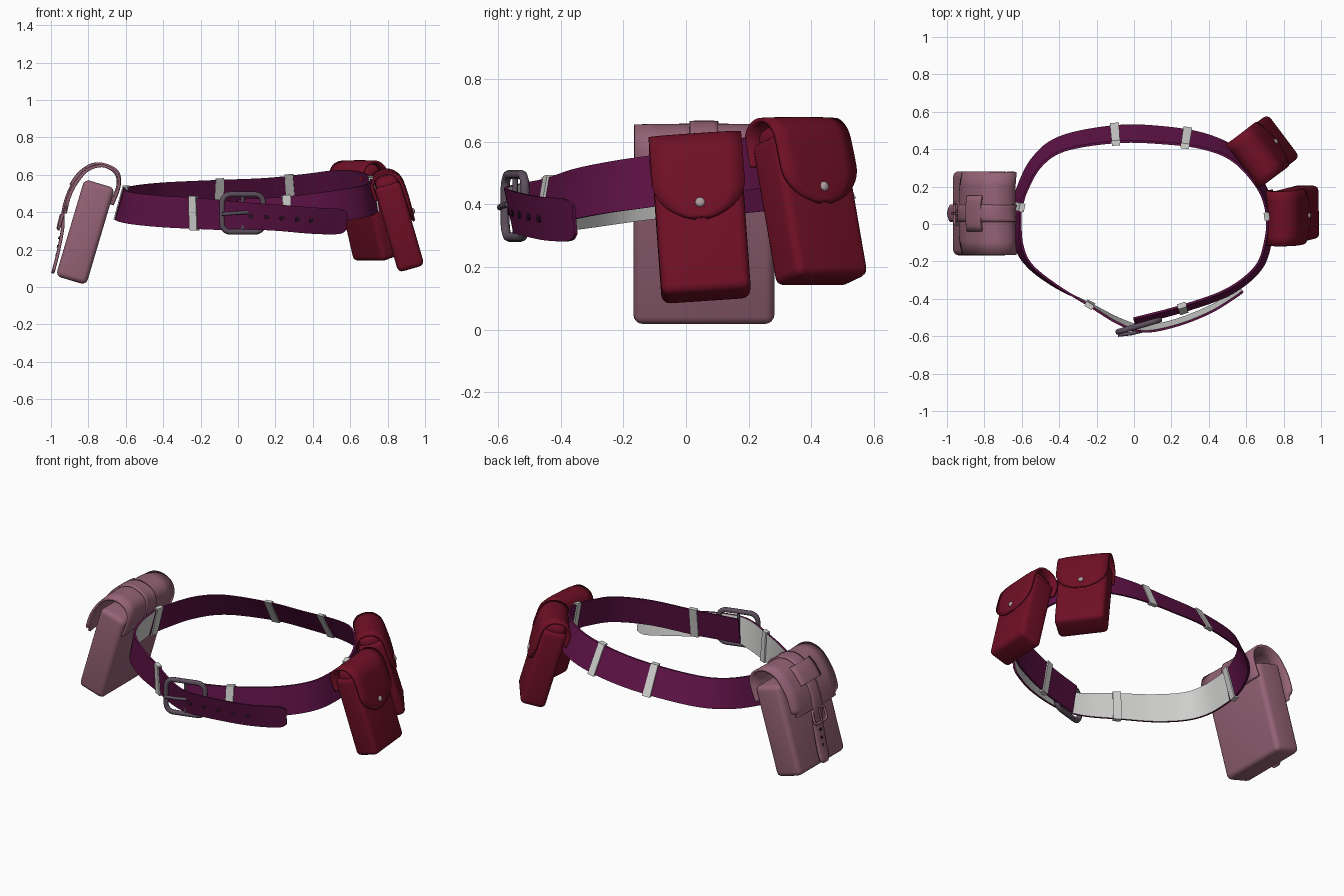
import bpy, bmesh, math
from mathutils import Vector, Matrix

if "Cube" in bpy.data.objects:
    bpy.data.objects.remove(bpy.data.objects["Cube"])


def material(name, rgb):
    m = bpy.data.materials.new(name)
    m.diffuse_color = (*rgb, 1)
    m.use_nodes = True
    m.node_tree.nodes["Principled BSDF"].inputs["Base Color"].default_value = m.diffuse_color
    return m


PURPLE = material("purple leather", (0.11, 0.006, 0.06))
LINING = material("pale lining", (0.62, 0.62, 0.61))
METAL = material("dark metal", (0.11, 0.08, 0.11))
RED = material("red leather", (0.16, 0.005, 0.018))
PINK = material("pink leather", (0.30, 0.125, 0.18))
STUD = material("stud metal", (0.42, 0.33, 0.35))
HOLE = material("hole dark", (0.02, 0.004, 0.014))


def spline(pts, u):
    """Smooth point at float index u of a list of tuples."""
    n = len(pts) - 1
    i = min(max(int(u), 0), n - 1)
    t = u - i
    a, b, c, d = (pts[min(max(k, 0), n)] for k in (i - 1, i, i + 1, i + 2))
    return [0.5 * (2 * q + (r - p) * t + (2 * p - 5 * q + 4 * r - s) * t * t
                   + (3 * q - p - 3 * r + s) * t ** 3) for p, q, r, s in zip(a, b, c, d)]


def finish(name, bm, mats, mtx=None, angle=40):
    bmesh.ops.recalc_face_normals(bm, faces=bm.faces[:])
    me = bpy.data.meshes.new(name)
    bm.to_mesh(me)
    bm.free()
    ob = bpy.data.objects.new(name, me)
    bpy.context.collection.objects.link(ob)
    for m in mats:
        me.materials.append(m)
    if mtx:
        ob.matrix_world = mtx
    bpy.ops.object.select_all(action='DESELECT')
    ob.select_set(True)
    bpy.context.view_layer.objects.active = ob
    bpy.ops.object.shade_smooth_by_angle(angle=math.radians(angle))
    return ob


# ---- belt straps: points are x, y, z centre, outward lean of lower edge, half height
def frame(pts, u):
    x, y, z, lean, half = spline(pts, u)
    e = 0.02
    p, q = spline(pts, max(u - e, 0)), spline(pts, min(u + e, len(pts) - 1))
    n = Vector((q[1] - p[1], p[0] - q[0], 0)).normalized()
    return Vector((x, y, z)), n, lean, half


def band(name, pts, u0, u1, steps, mats, thick=0.012, grow=0.0):
    bm = bmesh.new()
    rows = []
    for i in range(steps + 1):
        c, n, lean, half = frame(pts, u0 + (u1 - u0) * i / steps)
        up = Vector((0, 0, half)) - n * lean / 2
        up *= 1 + grow / half
        o = n * thick / 2
        rows.append([bm.verts.new(p) for p in (c + up + o, c - up + o, c - up - o, c + up - o)])
    for a, b in zip(rows, rows[1:]):
        for j in range(4):
            f = bm.faces.new((a[j], b[j], b[(j + 1) % 4], a[(j + 1) % 4]))
            f.material_index = len(mats) - 1 if j == 2 else 0   # inner face
    bm.faces.new(rows[0])
    bm.faces.new(rows[-1][::-1])
    return finish(name, bm, mats)


def nearest(pts, x, y):
    us = [k * 0.02 for k in range(int((len(pts) - 1) / 0.02))]
    return min(us, key=lambda u: (spline(pts, u)[0] - x) ** 2 + (spline(pts, u)[1] - y) ** 2)


front = [(-.63, .06, .45, .045, .083), (-.62, -.1, .435, .04, .083), (-.56, -.22, .42, .02, .084),
         (-.42, -.33, .405, .01, .084), (-.24, -.43, .395, -.01, .084), (-.08, -.52, .385, -.025, .08),
         (.05, -.56, .38, -.03, .072), (.22, -.53, .37, -.03, .07), (.4, -.46, .355, -.03, .07),
         (.54, -.38, .35, -.02, .067), (.58, -.355, .35, -.01, .045)]
back = [(.0, -.52, .39, .03, .08), (.25, -.455, .40, .03, .083), (.5, -.365, .43, .03, .083),
        (.66, -.24, .455, .03, .083), (.715, -.1, .475, .03, .083), (.725, .05, .50, .03, .083),
        (.68, .2, .53, .04, .083), (.55, .36, .545, .06, .08), (.38, .44, .53, .075, .076),
        (.15, .475, .51, .085, .073), (-.1, .48, .50, .085, .073), (-.38, .43, .485, .075, .076),
        (-.52, .33, .47, .06, .08), (-.60, .18, .455, .05, .083), (-.63, .06, .45, .045, .083)]
band("front_strap", front, 0, len(front) - 1, 80, [PURPLE, LINING])
band("back_strap", back, 0, len(back) - 1, 110, [PURPLE])

# pale keeper loops wrapped round the straps
for k, (pts, x, y) in enumerate([(front, -.235, -.43), (back, .26, -.45), (back, .28, .46),
                                 (back, -.1, .48), (back, .725, .04), (back, -.62, .09)]):
    u = nearest(pts, x, y)
    speed = (frame(pts, u + .05)[0] - frame(pts, u - .05)[0]).length / .1
    du = .023 / speed
    band(f"keeper_loop_{k}", pts, u - du, u + du, 3, [LINING], .028, .008)

# punched holes along the strap tail
for k in range(5):
    u = nearest(front, .07 + .08 * k, -.56 + .025 * k)
    c, n, _, _ = frame(front, u)
    q = Matrix.Translation(c + n * .005) @ n.to_track_quat('Z', 'Y').to_matrix().to_4x4()
    bm = bmesh.new()
    bmesh.ops.create_cone(bm, cap_ends=True, segments=14, radius1=.014, radius2=.014, depth=.007)
    finish(f"strap_hole_{k}", bm, [HOLE], q)


# ---- tubes for buckles
def tube(name, pts, radius, mat, cyclic, mtx=Matrix()):
    cu = bpy.data.curves.new(name, 'CURVE')
    cu.dimensions = '3D'
    cu.bevel_depth, cu.bevel_resolution, cu.use_fill_caps = radius, 2, True
    s = cu.splines.new('POLY')
    s.points.add(len(pts) - 1)
    for p, c in zip(s.points, pts):
        p.co = (*c, 1)
    s.use_cyclic_u = cyclic
    cu.materials.append(mat)
    ob = bpy.data.objects.new(name, cu)
    bpy.context.collection.objects.link(ob)
    ob.matrix_world = mtx
    bpy.ops.object.select_all(action='DESELECT')
    ob.select_set(True)
    bpy.context.view_layer.objects.active = ob
    bpy.ops.object.convert(target='MESH')
    bpy.ops.object.shade_smooth_by_angle(angle=math.radians(50))


def rounded_rect(w, h, r):
    """Outline in the local x-z plane."""
    out = []
    for k, (sx, sz) in enumerate([(1, 1), (-1, 1), (-1, -1), (1, -1)]):
        for j in range(6):
            a = math.radians(90 * k + 18 * j)
            out.append((sx * (w - r) + r * math.cos(a), 0, sz * (h - r) + r * math.sin(a)))
    return out


buckle = Matrix.Translation((.025, -.545, .395)) @ Matrix.Rotation(math.radians(16), 4, 'Z')
tube("buckle_frame", rounded_rect(.115, .1, .045), .015, METAL, True, buckle)
tube("buckle_bar", [(0, 0, -.1), (0, 0, .1)], .009, METAL, False, buckle)
tube("buckle_prong", [(.02, -.03, .005), (-.05, -.028, 0), (-.12, -.016, -.005)], .01, METAL, False, buckle)


# ---- pouches: local x points outward, y across, z up from the bottom
def pouch_matrix(loc, turn, lean, roll):
    r = [Matrix.Rotation(math.radians(a), 4, ax) for a, ax in ((turn, 'Z'), (-lean, 'Y'), (roll, 'X'))]
    return Matrix.Translation(loc) @ r[0] @ r[1] @ r[2]


def box(name, center, size, bevel, mat, mtx):
    bm = bmesh.new()
    bmesh.ops.create_cube(bm, size=1, matrix=Matrix.Translation(center) @ Matrix.Diagonal((*size, 1)))
    bmesh.ops.bevel(bm, geom=bm.edges[:], offset=bevel, segments=4, profile=.5, affect='EDGES')
    return finish(name, bm, [mat], mtx)


def sheet(name, prof, hw, mat, mtx, thick, z_start, z_tip, floor):
    """Leather sheet following a side profile, its front end rounded between z_start and z_tip."""
    bm = bmesh.new()
    n, rows = 48, []
    top = max(range(len(prof)), key=lambda i: prof[i][1])
    for i in range(n + 1):
        u = (len(prof) - 1) * i / n
        a, z = spline(prof, u)
        w = 1
        if u > top and z < z_start:
            k = min((z_start - z) / (z_start - z_tip), 1)
            w = max(math.sqrt(1 - k * k), floor)
        rows.append([bm.verts.new((a - .008 * (s / 3) ** 4, hw * w * s / 3, z)) for s in range(-3, 4)])
    for a, b in zip(rows, rows[1:]):
        for j in range(6):
            bm.faces.new((a[j], a[j + 1], b[j + 1], b[j]))
    ob = finish(name, bm, [mat], mtx)
    mod = ob.modifiers.new("thickness", 'SOLIDIFY')
    mod.thickness, mod.offset = thick, 0


# two red pouches with rounded flaps and studs
red_flap = [(-.072, .40), (-.075, .48), (-.045, .522), (0, .533), (.045, .52), (.078, .475),
            (.086, .40), (.087, .32), (.084, .24)]
for name, loc, turn, roll in (("side_pouch", (.925, .065, .105), 0, 4),
                              ("rear_pouch", (.75, .435, .155), 37, 0)):
    m = pouch_matrix(loc, turn, 16, roll)
    box(name + "_body", (0, 0, .235), (.145, .285, .47), .028, RED, m)
    sheet(name + "_flap", red_flap, .147, RED, m, .014, .36, .24, .12)
    bm = bmesh.new()
    bmesh.ops.create_uvsphere(bm, u_segments=16, v_segments=8, radius=.016,
                              matrix=Matrix.Translation((.094, 0, .288)) @ Matrix.Diagonal((.6, 1, 1, 1)))
    finish(name + "_stud", bm, [STUD], m)
    # web filling the side of the flap roof
    box(name + "_roof", (0, 0, .46), (.125, .255, .11), .04, RED, m)

# large pink satchel with an open rolled flap
m = pouch_matrix((-.893, .057, .035), 180, 16.5, 0)
box("satchel_body", (0, 0, .27), (.17, .45, .54), .03, PINK, m)
flap = [(-.088, .45), (-.095, .56), (-.06, .622), (.02, .635), (.09, .59), (.13, .5), (.142, .42), (.138, .335)]
sheet("satchel_flap", flap, .222, PINK, m, .014, .38, .33, .84)
strap = [(a + (.009 if i > 2 else -.004), z + (.01 if i in (2, 3, 4) else 0))
         for i, (a, z) in enumerate(flap)] + [(.125, .25), (.112, .12), (.108, .01)]
sheet("satchel_strap", strap, .045, PINK, m, .01, .04, .005, .5)
# crossing keeper, small buckle and strap holes on the satchel
sheet("satchel_keeper", [(.098, .60), (.122, .565), (.14, .52), (.148, .49)], .095, PINK, m, .012, 0, -1, 1)
turn = Matrix.Translation((.142, 0, .285)) @ Matrix.Rotation(math.radians(90), 4, 'Z')
tube("satchel_buckle", rounded_rect(.058, .04, .02), .008, PINK, True, m @ turn)
tube("satchel_prong", [(0, -.006, -.04), (0, -.01, .04)], .006, PINK, False, m @ turn)
for k in range(3):
    box(f"satchel_strap_hole_{k}", (.126 - .006 * k, 0, .2 - .045 * k), (.008, .014, .014), .002, HOLE, m)
